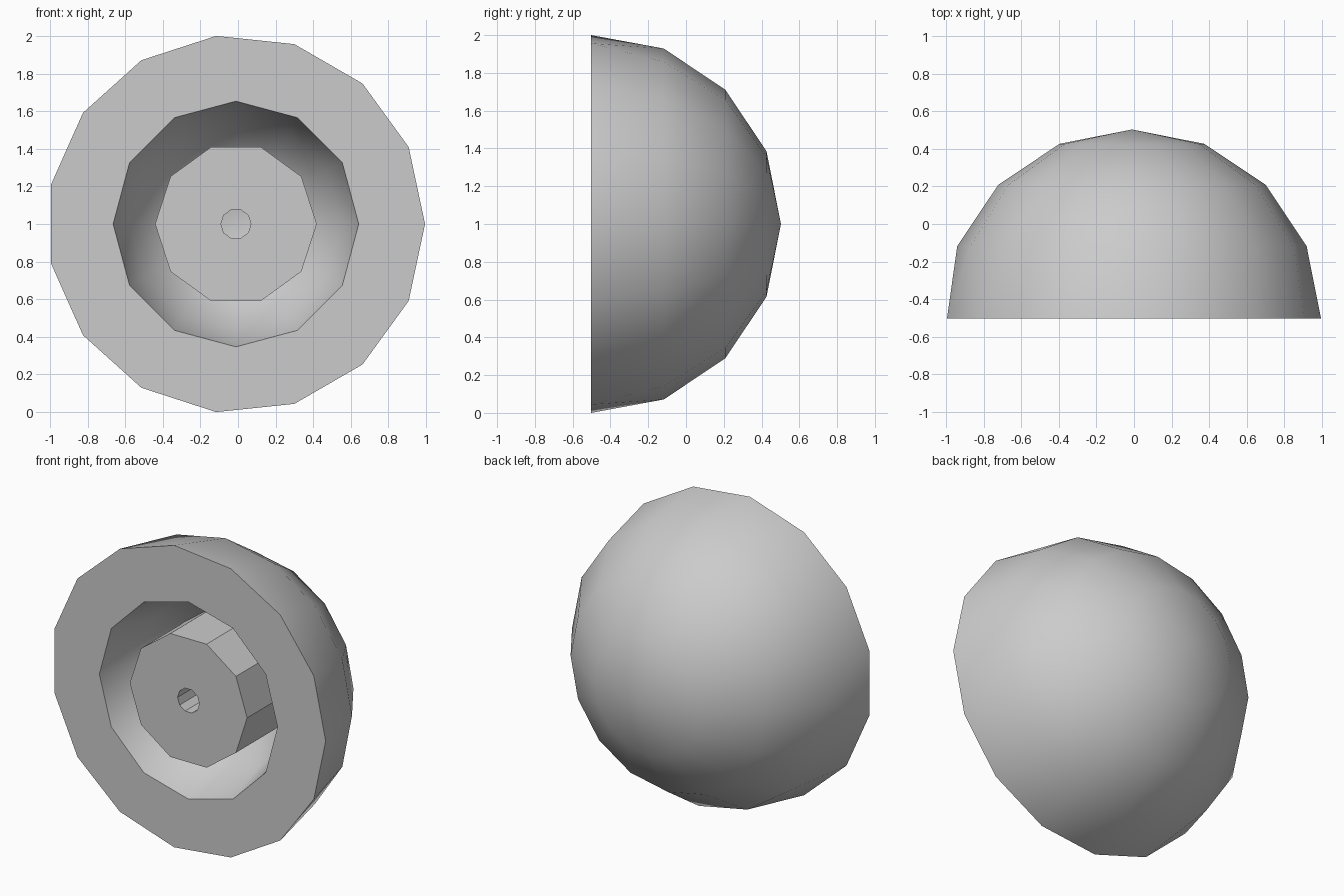
import bpy, bmesh
from math import sin, cos, pi, radians

cube = bpy.data.objects.get("Cube")
if cube:
    bpy.data.objects.remove(cube, do_unlink=True)

RADIUS = 1.0055          # dome
FRONT = -RADIUS / 2      # plane of the flat face
AXIS_X = -0.011          # the odd-sided rim sits slightly off centre
HOLLOW = 0.653
POST = 0.43
BORE = 0.08

grey = bpy.data.materials.new("plain grey")
grey.use_nodes = True
colour = (0.6, 0.6, 0.6, 1)
grey.diffuse_color = colour
grey.node_tree.nodes["Principled BSDF"].inputs["Base Color"].default_value = colour


def ring(bm, sides, radius, depth):
    """Regular polygon around the y axis, at a depth behind the flat face."""
    return [bm.verts.new((AXIS_X + radius * cos(2 * pi * i / sides), FRONT + depth,
                          1 + radius * sin(2 * pi * i / sides))) for i in range(sides)]


def join(bm, a, b):
    """Skin two rings: quads for equal counts, else triangles zipped by angle."""
    n, m = len(a), len(b)
    if n == m:
        for i in range(n):
            bm.faces.new((a[i], a[(i + 1) % n], b[(i + 1) % n], b[i]))
        return
    i = j = 0
    while i < n or j < m:
        if j == m or (i < n and (i + 1) / n <= (j + 1) / m):
            bm.faces.new((a[i % n], a[(i + 1) % n], b[j % m]))
            i += 1
        else:
            bm.faces.new((a[i % n], b[(j + 1) % m], b[j % m]))
            j += 1


def bowl(bm, start, sides, radius, steps):
    """Hemisphere running back from an existing ring to a pole."""
    last = start
    for k in range(1, steps):
        t = k * pi / 2 / steps
        nxt = ring(bm, sides, radius * cos(t), radius * sin(t))
        join(bm, last, nxt)
        last = nxt
    pole = bm.verts.new((AXIS_X, FRONT + radius, 1))
    for i in range(sides):
        bm.faces.new((last[i], last[(i + 1) % sides], pole))


def finish(bm, name):
    mesh = bpy.data.meshes.new(name)
    bm.to_mesh(mesh)
    bm.free()
    mesh.materials.append(grey)
    obj = bpy.data.objects.new(name, mesh)
    bpy.context.collection.objects.link(obj)
    bpy.ops.object.select_all(action='DESELECT')
    obj.select_set(True)
    bpy.context.view_layer.objects.active = obj
    bpy.ops.object.shade_smooth_by_angle(angle=radians(35))


# Dome shell with flat front face and round hollow
bm = bmesh.new()
rim = ring(bm, 15, RADIUS, 0)
mouth = ring(bm, 12, HOLLOW, 0)
join(bm, rim, mouth)
bowl(bm, rim, 16, RADIUS, 4)
bowl(bm, mouth, 12, HOLLOW, 3)
bmesh.ops.recalc_face_normals(bm, faces=bm.faces)
finish(bm, "dome_shell")

# Central post with a bore through to the bottom of the hollow
bm = bmesh.new()
outer_front, outer_back = ring(bm, 10, POST, 0), ring(bm, 10, POST, 0.48)
bore_front, bore_back = ring(bm, 10, BORE, 0), ring(bm, 10, BORE, 0.64)
join(bm, outer_front, outer_back)
join(bm, outer_front, bore_front)
join(bm, bore_front, bore_back)
join(bm, outer_back, bore_back)
bmesh.ops.recalc_face_normals(bm, faces=bm.faces)
finish(bm, "center_post")
